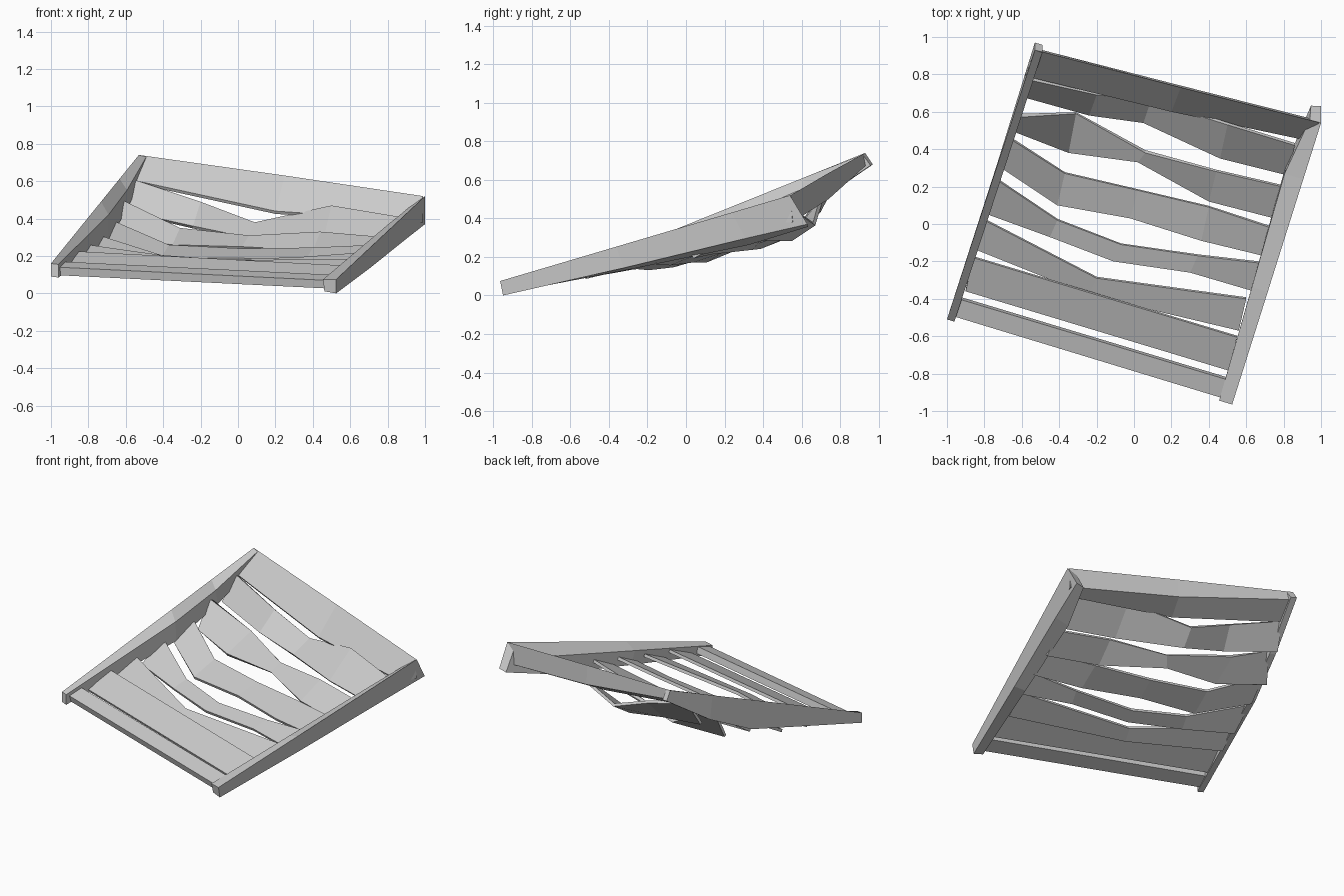
import bpy, bmesh
from math import hypot
from mathutils import Vector

if "Cube" in bpy.data.objects:
    bpy.data.objects.remove(bpy.data.objects["Cube"])


def loft(name, sections):
    """Closed solid through a row of four-point cross-sections."""
    bm = bmesh.new()
    rings = [[bm.verts.new(p) for p in s] for s in sections]
    for a, b in zip(rings, rings[1:]):
        for i in range(4):
            j = (i + 1) % 4
            bm.faces.new((a[i], a[j], b[j], b[i]))
    bm.faces.new(rings[0][::-1])
    bm.faces.new(rings[-1])
    bmesh.ops.recalc_face_normals(bm, faces=bm.faces)
    me = bpy.data.meshes.new(name)
    bm.to_mesh(me)
    bm.free()
    ob = bpy.data.objects.new(name, me)
    bpy.context.collection.objects.link(ob)
    return ob


def slat(name, stations, thick=0.02, shift=-0.04):
    """Tilted board; each station is x, back y, front y, back z, drop."""
    sections = []
    for x, yb, yf, z, drop in stations:
        w = yb - yf
        n = Vector((0, drop, -w)) / hypot(w, drop) * thick
        back, front = Vector((x, yb, z)), Vector((x + shift, yf, z - drop))
        sections.append((back, front, front + n, back + n))
    loft(name, sections)


# Left rail: straight top edge, sloping inner face, deepest past the middle
sections = []
a, b = Vector((-1, -.51, .16)), Vector((-.53, .93, .74))
for t, depth, slip, fall in ((0, .07, 0, .005), (.57, .20, .01, .07),
                             (.78, .16, .025, .06), (1, .06, .04, .01)):
    p = a.lerp(b, t)
    down = Vector((0, slip, -depth))
    side = Vector((.04, -.012, -fall))
    low = Vector((.04, -.012, -.005))
    sections.append((p, p + side, p + low + down, p + down))
loft("left_rail", sections)

# Right rail: wide sloping top that narrows at the back
sections = []
a, b = Vector((.525, -.965, .075)), Vector((1, .54, .52))
for t, width, fall, depth, slip in ((0, .07, 0, .075, .015), (.4, .085, .03, .11, .04),
                                    (.8, .10, .06, .135, .07), (1, .06, .04, .15, .09)):
    p = a.lerp(b, t)
    down = Vector((0, slip, -depth))
    side = Vector((-width, width * .3, -fall))
    sections.append((p, p + side, p + side * .9 + down * .85, p + down))
loft("right_rail", sections)

# Back rail: wedge with a sloping front and a near-vertical back
sections = []
for x, y, z, run, drop, depth in ((-.53, .93, .74, .14, .13, .06),
                                  (.25, .73, .63, .13, .19, .13), (.99, .543, .52, .10, .13, .14)):
    p = Vector((x, y, z))
    front = p + Vector((-.05, -run, -drop))
    sections.append((p, front, front + Vector((0, .01, -.015)), p + Vector((0, .01, -depth))))
loft("back_rail", sections)

# Front rail
slat("front_rail", [(-.94, -.40, -.495, .17, .03), (.49, -.83, -.93, .10, .03)], .045, -.02)

# Inner slats, front to back, sagging more toward the back
slat("slat_1", [(-.86, -.18, -.36, .225, .08), (.55, -.605, -.785, .15, .08)])
slat("slat_2", [(-.80, .02, -.14, .26, .08), (-.20, -.29, -.38, .175, .04),
                (.60, -.40, -.57, .185, .08)])
slat("slat_3", [(-.74, .24, .05, .31, .11), (-.41, .02, -.07, .205, .04),
                (-.07, -.11, -.20, .18, .03), (.34, -.17, -.26, .195, .04),
                (.68, -.21, -.36, .22, .075)])
slat("slat_4", [(-.67, .46, .30, .39, .11), (-.37, .27, .10, .26, .07),
                (.02, .18, .03, .24, .05), (.40, .09, -.09, .245, .07),
                (.73, -.02, -.17, .26, .08)])
slat("slat_5", [(-.62, .57, .50, .50, .20), (-.31, .59, .38, .35, .09),
                (.06, .38, .33, .31, .06), (.44, .28, .12, .33, .10),
                (.79, .20, .03, .30, .09)])
slat("slat_6", [(-.56, .77, .68, .61, .17), (-.20, .69, .58, .49, .13),
                (.09, .66, .54, .38, .08), (.50, .53, .35, .47, .17),
                (.86, .42, .26, .41, .13)])
